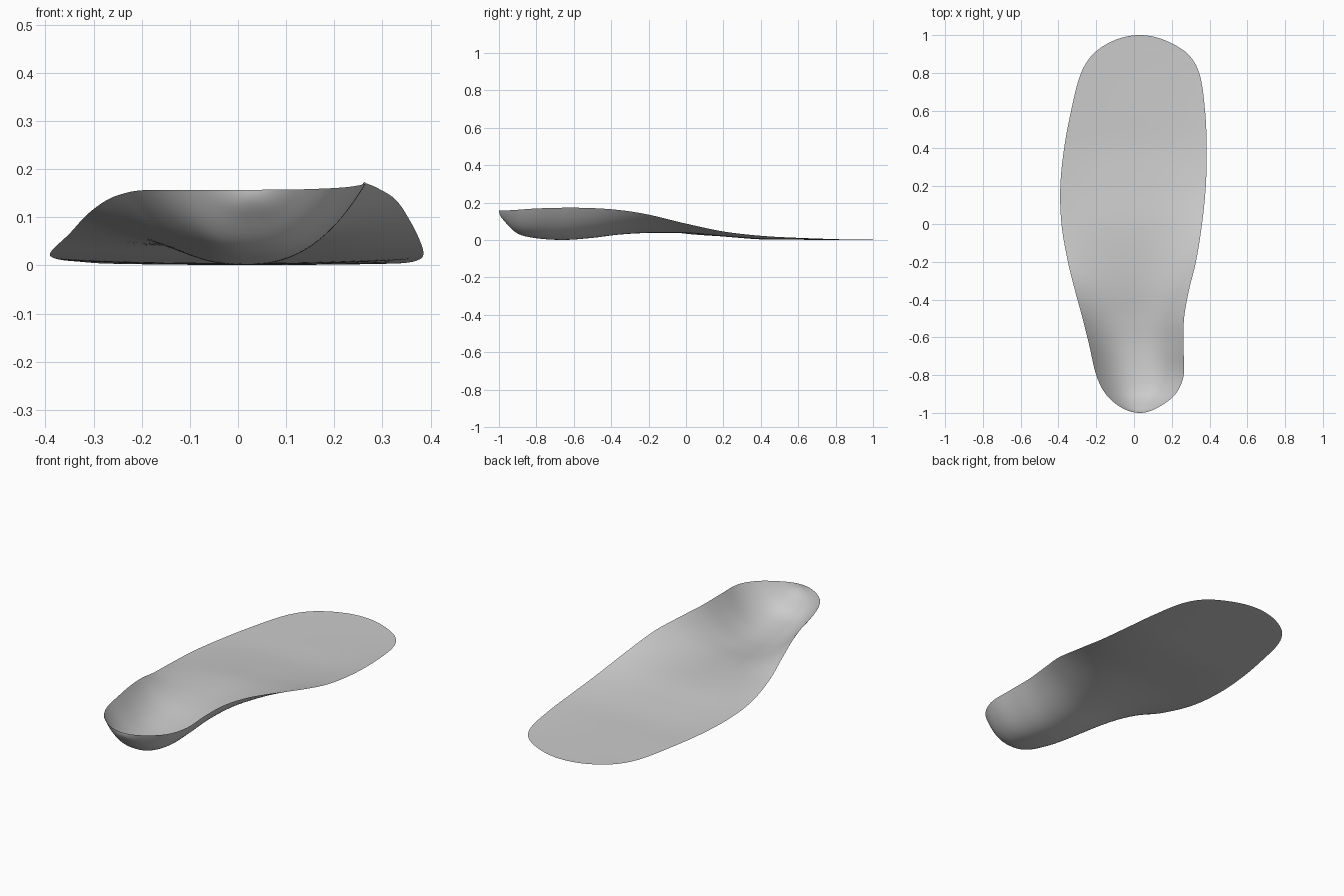
import bpy
import bmesh
from math import acos, cos, pi

ROWS = 120
COLUMNS = 48

# Stations from heel to toe:
# y, right edge x, left edge x, right rim z, middle z, left rim z
STATIONS = [
    (-1, .03, .03, .157, .157, .157),
    (-.97, -.07, .13, .157, .1, .158),
    (-.9, -.15, .22, .157, .035, .162),
    (-.8, -.2, .263, .156, .01, .169),
    (-.65, -.235, .262, .15, .001, .173),
    (-.5, -.272, .265, .136, .012, .171),
    (-.35, -.313, .291, .106, .03, .16),
    (-.2, -.35, .328, .066, .038, .136),
    (0, -.384, .36, .034, .037, .088),
    (.2, -.39, .38, .02, .019, .046),
    (.4, -.37, .385, .012, .004, .023),
    (.6, -.333, .376, .008, .002, .012),
    (.8, -.28, .345, .004, .001, .005),
    (.9, -.216, .285, .003, .001, .003),
    (.97, -.11, .17, .002, .001, .002),
    (1, .03, .03, .002, .002, .002),
]


def angle_of(station):
    return acos(-station[0])


def slope(i, channel):
    """Tangent at a station, taken from its neighbours."""
    before = STATIONS[max(i - 1, 0)]
    after = STATIONS[min(i + 1, len(STATIONS) - 1)]
    return (after[channel] - before[channel]) / (angle_of(after) - angle_of(before))


def sample(angle, channel):
    """Smooth cubic interpolation of one channel along the length."""
    i = 0
    while i < len(STATIONS) - 2 and angle > angle_of(STATIONS[i + 1]):
        i += 1
    start, end = STATIONS[i], STATIONS[i + 1]
    span = angle_of(end) - angle_of(start)
    t = (angle - angle_of(start)) / span
    ease = t * t * (3 - 2 * t)
    value = start[channel] + (end[channel] - start[channel]) * ease
    value += span * slope(i, channel) * t * (1 - t) ** 2
    value -= span * slope(i + 1, channel) * t * t * (1 - t)
    return value


def make_material(name, colour):
    material = bpy.data.materials.new(name)
    material.use_nodes = True
    material.diffuse_color = colour
    shader = next(n for n in material.node_tree.nodes if n.type == 'BSDF_PRINCIPLED')
    shader.inputs["Base Color"].default_value = colour
    return material


def section_row(bm, angle):
    """One cross-section: a cupped curve from the right rim to the left rim."""
    right_x, left_x, right_z, middle_z, left_z = (sample(angle, c) for c in range(1, 6))
    row = []
    for column in range(COLUMNS + 1):
        across = 2 * column / COLUMNS - 1
        rim_z = left_z if across > 0 else right_z
        x = (left_x + right_x) / 2 + across * (left_x - right_x) / 2
        z = middle_z + (rim_z - middle_z) * abs(across) ** 2.4
        row.append(bm.verts.new((x, -cos(angle), max(z, 0))))
    return row


cube = bpy.data.objects.get("Cube")
if cube:
    bpy.data.objects.remove(cube, do_unlink=True)

# Insole sheet, lofted from heel cup to flat toe
bm = bmesh.new()
rows = [section_row(bm, pi * i / ROWS) for i in range(ROWS + 1)]
for near, far in zip(rows, rows[1:]):
    for c in range(COLUMNS):
        bm.faces.new((near[c], near[c + 1], far[c + 1], far[c]))

# Close the heel and toe tips
bmesh.ops.remove_doubles(bm, verts=rows[0] + rows[-1], dist=.0001)

mesh = bpy.data.meshes.new("insole")
bm.to_mesh(mesh)
bm.free()
mesh.materials.append(make_material("light grey", (.6, .6, .6, 1)))
for polygon in mesh.polygons:
    polygon.use_smooth = True

insole = bpy.data.objects.new("insole", mesh)
bpy.context.collection.objects.link(insole)
